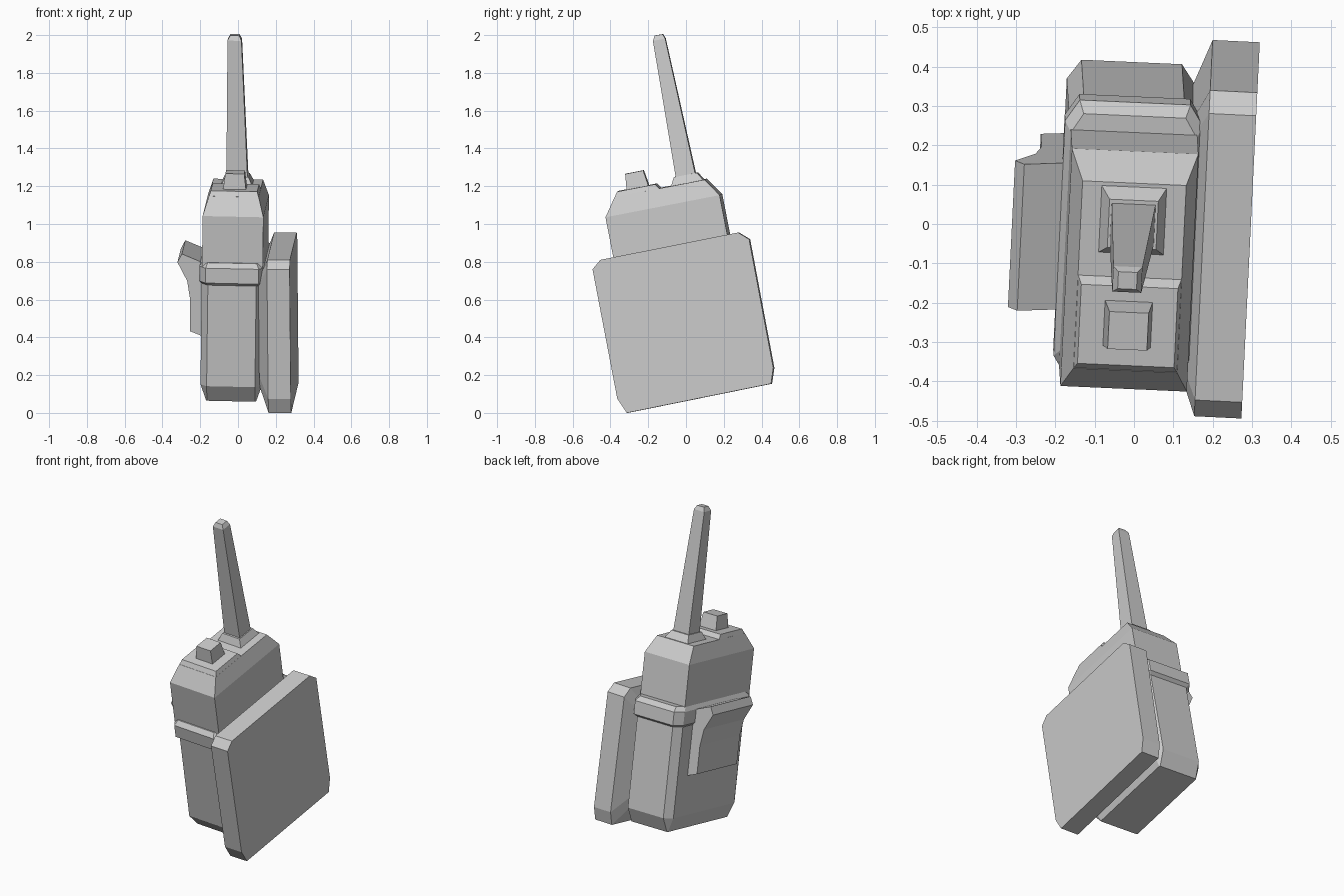
import bpy, bmesh
from math import radians
from mathutils import Matrix

if "Cube" in bpy.data.objects:
    bpy.data.objects.remove(bpy.data.objects["Cube"])

# Whole model leans forward and is turned slightly; the radio also rolls a touch
LEAN = Matrix.Rotation(radians(-2.8), 4, 'Z') @ Matrix.Rotation(radians(11), 4, 'X')
RADIO = LEAN @ Matrix.Translation((-0.03, 0, 0)) @ Matrix.Rotation(radians(1.25), 4, 'Y')


def loft(name, rings, matrix):
    """Skin matching rings of points and cap both ends."""
    bm = bmesh.new()
    loops = [[bm.verts.new(p) for p in ring] for ring in rings]
    n = len(loops[0])
    for a, b in zip(loops, loops[1:]):
        for i in range(n):
            j = (i + 1) % n
            bm.faces.new((a[i], a[j], b[j], b[i]))
    bm.faces.new(loops[0][::-1])
    bm.faces.new(loops[-1])
    bmesh.ops.recalc_face_normals(bm, faces=bm.faces)
    bm.transform(matrix)
    mesh = bpy.data.meshes.new(name)
    bm.to_mesh(mesh)
    bm.free()
    obj = bpy.data.objects.new(name, mesh)
    bpy.context.collection.objects.link(obj)
    return obj


def rect(hx, y0, y1, z, cx=0.0):
    return [(cx - hx, y0, z), (cx + hx, y0, z), (cx + hx, y1, z), (cx - hx, y1, z)]


def cut_rect(hx, y0, y1, z, kx, ky):
    """Rectangle with cut corners."""
    return [(-hx + kx, y0, z), (hx - kx, y0, z), (hx, y0 + ky, z), (hx, y1 - ky, z),
            (hx - kx, y1, z), (-hx + kx, y1, z), (-hx, y1 - ky, z), (-hx, y0 + ky, z)]


# Lower body with bevelled base
loft("lower_body", [cut_rect(0.132, -0.165, 0.405, 0.095, 0.004, 0.004),
                    cut_rect(0.163, -0.225, 0.455, 0.185, 0.035, 0.05),
                    cut_rect(0.163, -0.225, 0.455, 0.78, 0.035, 0.05)], RADIO)

# Band around the middle
loft("band", [cut_rect(0.163, -0.225, 0.455, 0.73, 0.035, 0.05),
              cut_rect(0.176, -0.245, 0.475, 0.745, 0.035, 0.055),
              cut_rect(0.176, -0.245, 0.475, 0.825, 0.035, 0.055),
              cut_rect(0.160, -0.220, 0.445, 0.85, 0.03, 0.05)], RADIO)

# Head with sloped shoulders and a raised front plate
loft("head", [rect(0.161, -0.214, 0.402, 0.80),
              rect(0.161, -0.214, 0.402, 1.10),
              rect(0.132, -0.148, 0.338, 1.195)], RADIO)
loft("head_front_plate", [rect(0.132, -0.148, 0.095, 1.193),
                          rect(0.123, -0.130, 0.075, 1.221)], RADIO)

# Control knob
loft("knob", [rect(0.062, -0.082, 0.038, 1.21),
              rect(0.050, -0.073, 0.024, 1.304)], RADIO)

# Antenna and its collar
loft("antenna_collar", [rect(0.085, 0.153, 0.331, 1.19),
                        rect(0.062, 0.177, 0.302, 1.238)], RADIO)
loft("antenna", [rect(0.056, 0.187, 0.292, 1.23),
                 rect(0.037, 0.205, 0.271, 1.967, -0.023),
                 rect(0.024, 0.218, 0.262, 1.992, -0.023)], RADIO)

# Belt clip on the left side
clip = [(-0.15, 0.42), (-0.228, 0.45), (-0.228, 0.62), (-0.245, 0.72),
        (-0.298, 0.82), (-0.275, 0.865), (-0.15, 0.815)]
loft("belt_clip", [[(x, y, z) for x, z in clip] for y in (-0.07, 0.31)], RADIO)

# Side pack on the right, with a tapered mount reaching the body
pack = [(-0.294, 0.057), (0.486, 0.063), (0.514, 0.143), (0.518, 0.836),
        (0.467, 0.882), (-0.277, 0.879), (-0.327, 0.838), (-0.329, 0.14)]


def pack_ring(x, inset):
    cy, cz = 0.095, 0.47
    sy, sz = 1 - inset / 0.42, 1 - inset / 0.41
    return [(x, cy + (y - cy) * sy, cz + (z - cz) * sz) for y, z in pack]


loft("side_pack", [pack_ring(0.125, 0.12), pack_ring(0.177, 0), pack_ring(0.297, 0)], LEAN)
